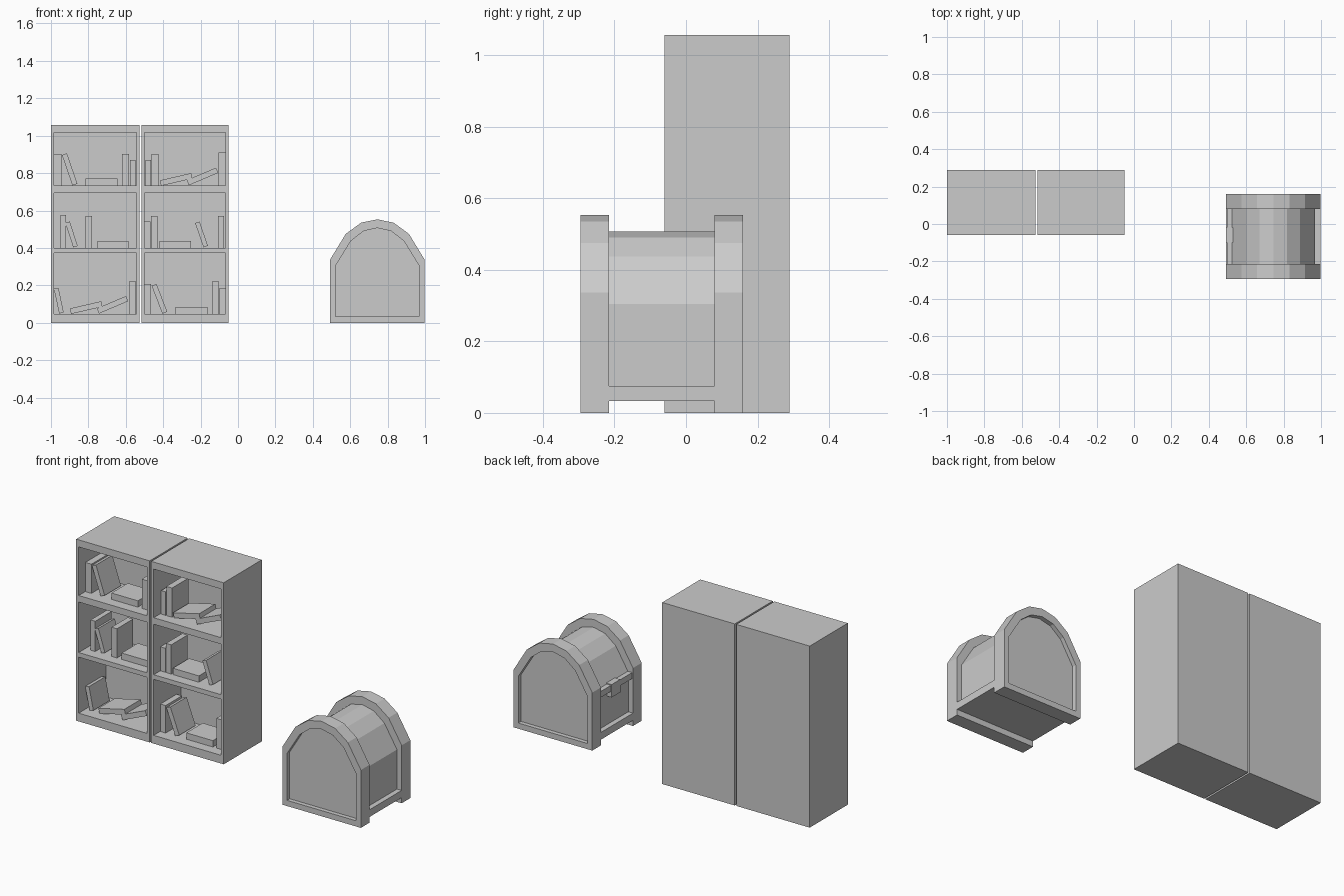
import bpy, math

if "Cube" in bpy.data.objects:
    bpy.data.objects.remove(bpy.data.objects["Cube"])

FRONT, BACK, INNER = -0.06, 0.29, 0.19   # bookcase front, rear, and cavity back


def mesh(name, verts, faces):
    me = bpy.data.meshes.new(name)
    me.from_pydata(verts, [], faces)
    me.update()
    ob = bpy.data.objects.new(name, me)
    bpy.context.collection.objects.link(ob)
    return ob


def extrude(name, pts, y0, y1):
    """Closed XZ profile (counter-clockwise seen from the front) extruded along y."""
    n = len(pts)
    verts = [(x, y, z) for y in (y0, y1) for x, z in pts]
    faces = [tuple(range(n)), tuple(range(2 * n - 1, n - 1, -1))]
    for i in range(n):
        j = (i + 1) % n
        faces.append((i, n + i, n + j, j))
    return mesh(name, verts, faces)


def box(name, x0, x1, y0, y1, z0, z1):
    return extrude(name, [(x0, z0), (x1, z0), (x1, z1), (x0, z1)], y0, y1)


def ring(name, outer, inner, y0, y1):
    """Frame between two matching XZ profiles."""
    n = len(outer)
    verts = [(x, y, z) for y in (y0, y1) for p in (outer, inner) for x, z in p]
    faces = []
    for i in range(n):
        j = (i + 1) % n
        faces += [(i, j, n + j, n + i),
                  (2 * n + j, 2 * n + i, 3 * n + i, 3 * n + j),
                  (j, i, 2 * n + i, 2 * n + j),
                  (n + i, n + j, 3 * n + j, 3 * n + i)]
    return mesh(name, verts, faces)


def tilted_book(x, z, w, h, deg):
    """Book centred at x, z and turned counter-clockwise in the front view."""
    c, s = math.cos(math.radians(deg)), math.sin(math.radians(deg))
    pts = [(x + c * a * w / 2 - s * b * h / 2, z + s * a * w / 2 + c * b * h / 2)
           for a, b in ((-1, -1), (1, -1), (1, 1), (-1, 1))]
    extrude("book_tilted", pts, 0.0, 0.15)


# Bookcases
FLOORS = (0.048, 0.401, 0.733)
for x0, x1 in ((-1.0, -0.527), (-0.517, -0.05)):
    t = 0.016
    box("bookcase_side", x0, x0 + t, FRONT, INNER, 0, 1.057)
    box("bookcase_side", x1 - t, x1, FRONT, INNER, 0, 1.057)
    box("bookcase_back", x0, x1, INNER, BACK, 0, 1.057)
    for z0, z1 in ((0, 0.048), (0.374, 0.401), (0.695, 0.733), (1.016, 1.057)):
        box("bookcase_shelf", x0 + t, x1 - t, FRONT, INNER, z0, z1)

# Upright and flat books: shelf index, left, right, height
for f, x0, x1, h in (
        (2, -0.983, -0.944, 0.17), (2, -0.815, -0.645, 0.037),
        (2, -0.62, -0.583, 0.17), (2, -0.578, -0.549, 0.137),
        (1, -0.95, -0.92, 0.176), (1, -0.815, -0.78, 0.17), (1, -0.75, -0.585, 0.037),
        (0, -0.58, -0.549, 0.176),
        (2, -0.495, -0.466, 0.137), (2, -0.462, -0.425, 0.17), (2, -0.104, -0.068, 0.176),
        (1, -0.5, -0.468, 0.14), (1, -0.464, -0.43, 0.17), (1, -0.42, -0.252, 0.037),
        (1, -0.108, -0.075, 0.17),
        (0, -0.5, -0.466, 0.16), (0, -0.333, -0.162, 0.037),
        (0, -0.14, -0.102, 0.173), (0, -0.098, -0.068, 0.137)):
    box("book", x0, x1, 0.0, 0.15, FLOORS[f], FLOORS[f] + h)

# Leaning books
for b in ((-0.90, 0.82, 0.028, 0.172, 19), (-0.89, 0.472, 0.025, 0.137, 18),
          (-0.958, 0.118, 0.025, 0.135, 12), (-0.812, 0.081, 0.172, 0.03, 13),
          (-0.671, 0.096, 0.17, 0.03, 23), (-0.331, 0.766, 0.172, 0.03, 13),
          (-0.19, 0.782, 0.17, 0.03, 23), (-0.195, 0.472, 0.025, 0.137, 19),
          (-0.42, 0.128, 0.028, 0.16, 21)):
    tilted_book(*b)


# Chest with arched ends
def arch(half, bottom):
    cx = 0.745
    right = [(x, z) for x, z in half]
    left = [(-x, z) for x, z in reversed(half) if x > 0]
    pts = [(half[0][0], bottom)] + right + left + [(-half[0][0], bottom)]
    return [(cx + x, z) for x, z in pts]


outer = arch([(0.253, 0.337), (0.169, 0.475), (0.087, 0.535), (0, 0.553)], 0)
inner = arch([(0.223, 0.305), (0.142, 0.437), (0.074, 0.49), (0, 0.507)], 0.033)
ring("chest_front_frame", outer, inner, -0.295, -0.215)
ring("chest_back_frame", outer, inner, 0.08, 0.16)
extrude("chest_body", inner, -0.27, 0.135)
box("chest_base", 0.492, 0.998, -0.215, 0.08, 0.033, 0.075)

# Lid rim and latch on the opening side
box("chest_lid_rim", 0.497, 0.53, -0.215, 0.08, 0.275, 0.31)
box("chest_latch", 0.493, 0.53, -0.1, -0.02, 0.24, 0.315)
